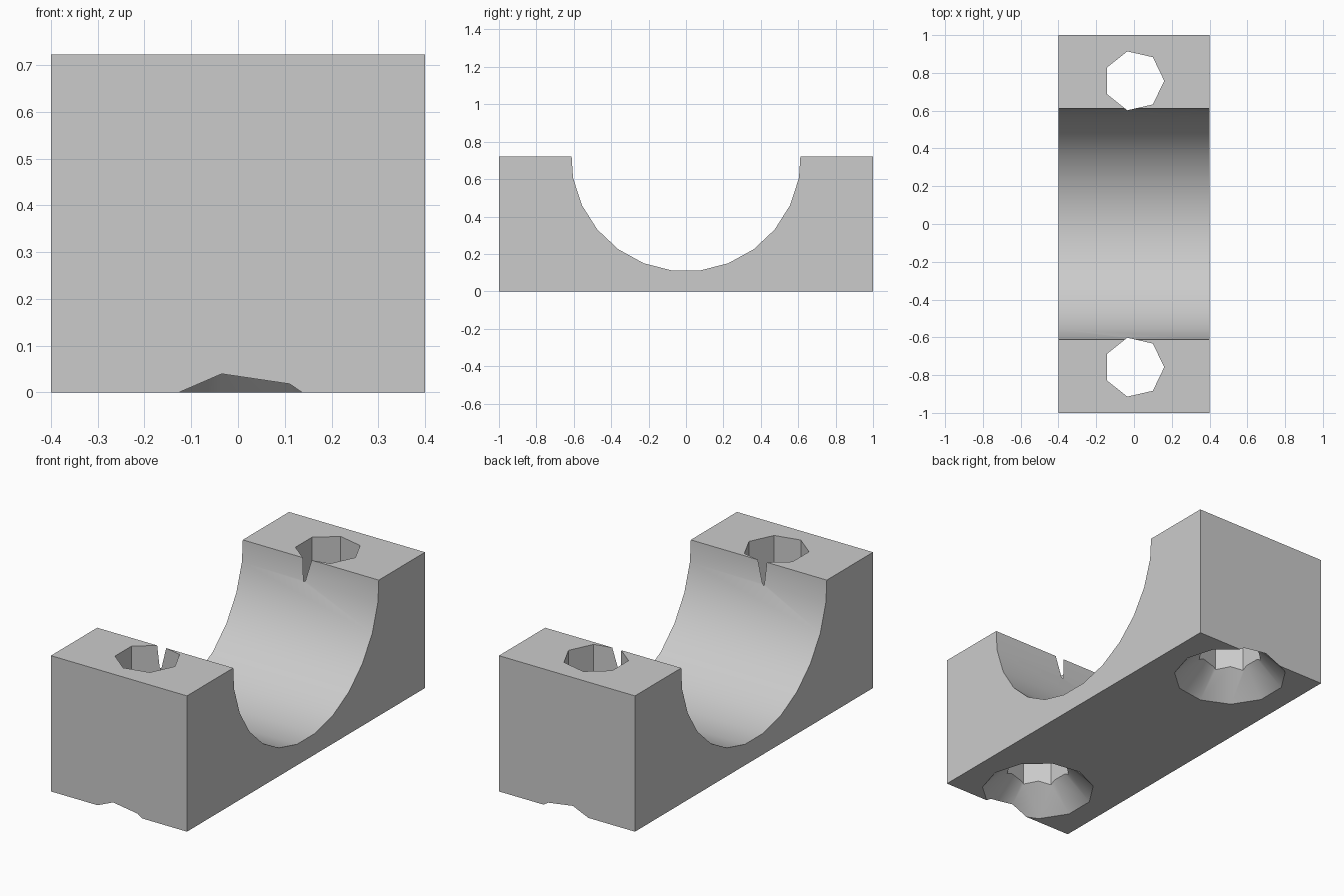
import bpy, bmesh
from math import sin, cos, pi, radians

if "Cube" in bpy.data.objects:
    bpy.data.objects.remove(bpy.data.objects["Cube"])

WIDTH, LENGTH, HEIGHT = 0.8, 2.0, 0.722
GROOVE_R, GROOVE_SIDES = 0.615, 25
HOLE_Y, HOLE_R, SINK_R = 0.758, 0.16, 0.284

grey = bpy.data.materials.new("plain_grey")
grey.use_nodes = True
colour = (0.6, 0.6, 0.6, 1)
grey.diffuse_color = colour
grey.node_tree.nodes["Principled BSDF"].inputs["Base Color"].default_value = colour


def prism(name, bottom, top):
    """Solid between two matching rings of points."""
    bm = bmesh.new()
    a = [bm.verts.new(p) for p in bottom]
    b = [bm.verts.new(p) for p in top]
    n = len(a)
    bm.faces.new(a)
    bm.faces.new(b)
    for i in range(n):
        j = (i + 1) % n
        bm.faces.new((a[i], a[j], b[j], b[i]))
    bmesh.ops.recalc_face_normals(bm, faces=bm.faces)
    mesh = bpy.data.meshes.new(name)
    bm.to_mesh(mesh)
    bm.free()
    mesh.materials.append(grey)
    obj = bpy.data.objects.new(name, mesh)
    bpy.context.collection.objects.link(obj)
    return obj


def ring(sides, r, y, z):
    return [(r * cos(2 * pi * i / sides), y + r * sin(2 * pi * i / sides), z)
            for i in range(sides)]


def cut(body, cutter):
    """Subtract the cutter from the body and remove it."""
    mod = body.modifiers.new("cut", 'BOOLEAN')
    mod.operation = 'DIFFERENCE'
    mod.solver = 'EXACT'
    mod.object = cutter
    bpy.context.view_layer.objects.active = body
    bpy.ops.object.modifier_apply(modifier=mod.name)
    bpy.data.objects.remove(cutter)


# Block with a half-round groove across its top
step = 2 * pi / GROOVE_SIDES
arc = [(GROOVE_R * sin(step * (k + 0.5)), HEIGHT - GROOVE_R * cos(step * (k + 0.5)))
       for k in range(-6, 6)]
lip = 0.6114
profile = ([(-LENGTH / 2, 0), (-LENGTH / 2, HEIGHT), (-lip, HEIGHT)] + arc
           + [(lip, HEIGHT), (LENGTH / 2, HEIGHT), (LENGTH / 2, 0)])
block = prism("bearing_block",
              [(-WIDTH / 2, y, z) for y, z in profile],
              [(WIDTH / 2, y, z) for y, z in profile])

# Bolt holes with countersinks opening underneath
for y in (-HOLE_Y, HOLE_Y):
    cut(block, prism("bolt_hole", ring(7, HOLE_R, y, -0.1), ring(7, HOLE_R, y, 1)))
    cut(block, prism("countersink", ring(11, SINK_R + 0.05, y, -0.05),
                     ring(11, SINK_R - 0.2, y, 0.2)))

# Smooth the groove and countersinks, keeping edges sharp
bpy.ops.object.select_all(action='DESELECT')
block.select_set(True)
bpy.context.view_layer.objects.active = block
bpy.ops.object.shade_smooth_by_angle(angle=radians(35))
